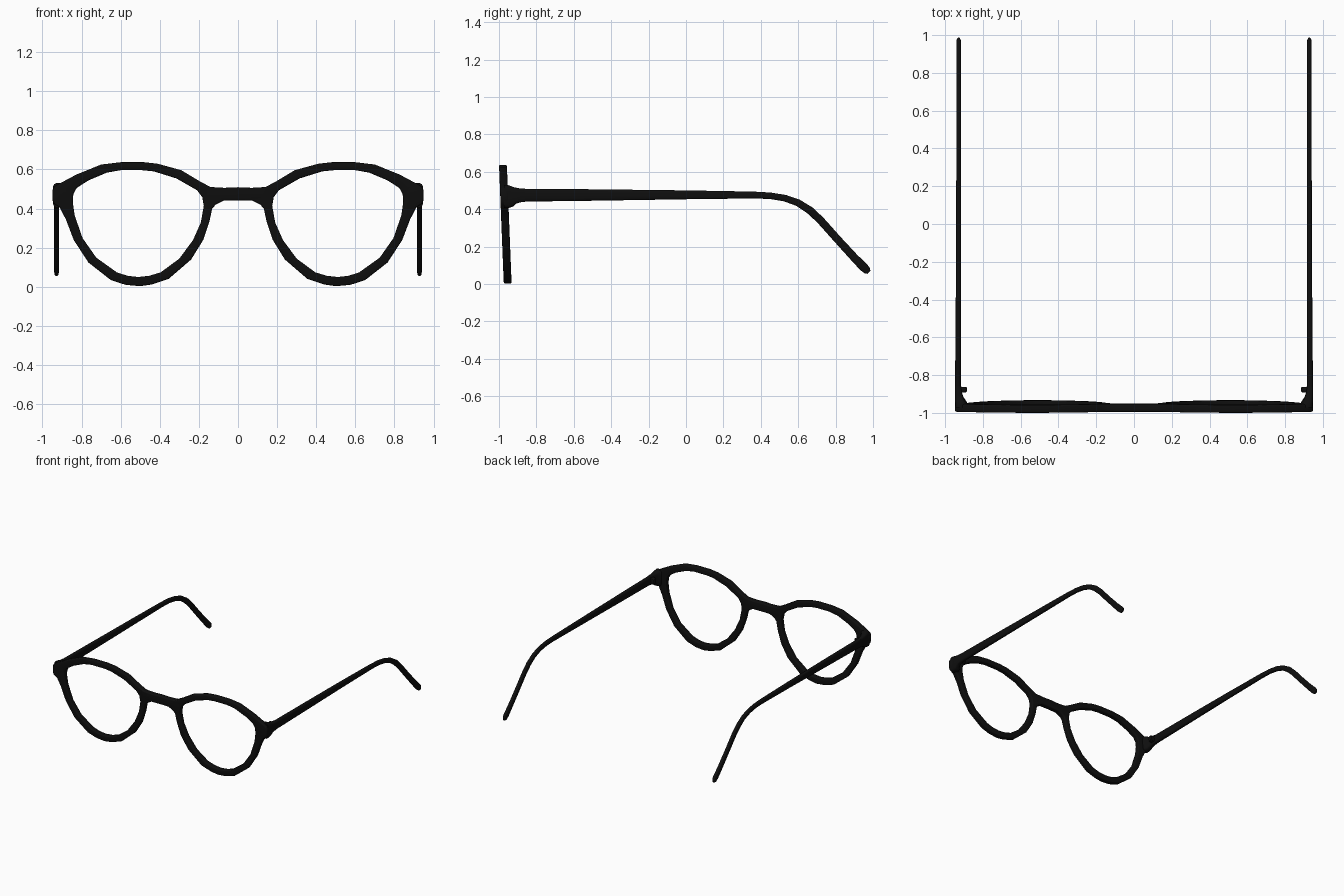
import bpy, bmesh, math
from mathutils import Vector

if "Cube" in bpy.data.objects:
    bpy.data.objects.remove(bpy.data.objects["Cube"])

DROP = -0.006  # settles everything onto z = 0
black = bpy.data.materials.new("gloss_black")
black.diffuse_color = (0.0045, 0.0045, 0.0045, 1)
black.use_nodes = True
black.node_tree.nodes["Principled BSDF"].inputs["Base Color"].default_value = black.diffuse_color


def finish(obj):
    obj.data.materials.clear()
    obj.data.materials.append(black)
    bpy.ops.object.select_all(action='DESELECT')
    obj.select_set(True)
    bpy.context.view_layer.objects.active = obj
    bpy.ops.object.shade_smooth_by_angle(angle=math.radians(40))


# Front frame: half of the outer outline (x, z), from bridge top round to bridge bottom
OUTER = [(0, .515), (.07, .512), (.14, .516), (.19, .542), (.29, .602), (.41, .635),
         (.48, .643), (.60, .643), (.70, .631), (.826, .580), (.918, .531), (.94, .517),
         (.948, .50), (.948, .45), (.94, .430), (.912, .412), (.88, .350), (.84, .245),
         (.765, .130), (.65, .040), (.575, .016), (.50, .009), (.44, .018), (.355, .046),
         (.24, .145), (.178, .245), (.147, .337), (.132, .405), (.115, .425), (.075, .446), (0, .447)]
# Lens opening
INNER = [(.175, .42), (.183, .465), (.21, .50), (.315, .560), (.43, .596), (.49, .602),
         (.60, .602), (.67, .590), (.765, .550), (.825, .511), (.842, .48), (.845, .44),
         (.835, .37), (.795, .255), (.725, .155), (.62, .080), (.565, .062), (.51, .056),
         (.455, .062), (.395, .080), (.30, .150), (.23, .245), (.19, .335)]


def mirror(pts):
    return [(-x, z) for x, z in reversed(pts)]


def make_front():
    cu = bpy.data.curves.new("front_frame", 'CURVE')
    cu.dimensions = '2D'
    cu.fill_mode = 'BOTH'
    bev = 0.008
    cu.extrude = 0.021 - bev
    cu.bevel_depth = bev
    cu.bevel_resolution = 2
    cu.offset = -bev
    for pts in (OUTER + mirror(OUTER[1:-1]), INNER, mirror(INNER)):
        sp = cu.splines.new('POLY')
        sp.points.add(len(pts) - 1)
        for p, (x, z) in zip(sp.points, pts):
            p.co = (x, z, 0, 1)
        sp.use_cyclic_u = True
    obj = bpy.data.objects.new("front_frame", cu)
    bpy.context.collection.objects.link(obj)
    bpy.context.view_layer.objects.active = obj
    obj.select_set(True)
    bpy.ops.object.convert(target='MESH')
    obj = bpy.context.view_layer.objects.active
    # stand it upright with a slight backward lean at the bottom
    for v in obj.data.vertices:
        x, z, t = v.co
        v.co = (x, -0.953 - 0.04 * z - t, z + DROP)
    bm = bmesh.new()
    bm.from_mesh(obj.data)
    bmesh.ops.remove_doubles(bm, verts=bm.verts, dist=1e-5)
    bmesh.ops.recalc_face_normals(bm, faces=bm.faces)
    bm.to_mesh(obj.data)
    bm.free()
    finish(obj)


def loft(name, side, sections, power, sides=16):
    """Sweep a rounded section along a side-view path: (y, z, height, x, width)."""
    bm = bmesh.new()
    rings = []
    for i, (y, z, h, x, w) in enumerate(sections):
        a, b = sections[max(i - 1, 0)], sections[min(i + 1, len(sections) - 1)]
        d = Vector((b[0] - a[0], b[1] - a[1])).normalized()
        ring = []
        for k in range(sides):
            t = 2 * math.pi * (k + .5) / sides
            c, s = math.cos(t), math.sin(t)
            u = math.copysign(abs(c) ** power, c) * w / 2
            v = math.copysign(abs(s) ** power, s) * h / 2
            ring.append(bm.verts.new((side * (x + u), y - d.y * v, z + d.x * v + DROP)))
        rings.append(ring)
    for r, q in zip(rings, rings[1:]):
        for k in range(sides):
            n = (k + 1) % sides
            bm.faces.new((r[k], r[n], q[n], q[k]))
    bm.faces.new(rings[0])
    bm.faces.new(rings[-1])
    bmesh.ops.recalc_face_normals(bm, faces=bm.faces)
    me = bpy.data.meshes.new(name)
    bm.to_mesh(me)
    bm.free()
    obj = bpy.data.objects.new(name, me)
    bpy.context.collection.objects.link(obj)
    finish(obj)


TEMPLE = [(-.89, .481, .070, .932, .032), (-.5, .482, .062, .930, .029),
          (0, .483, .048, .928, .027), (.36, .482, .037, .928, .026),
          (.45, .478, .035, .928, .026), (.53, .465, .036, .928, .026),
          (.60, .440, .038, .928, .026), (.665, .398, .042, .928, .026),
          (.72, .346, .042, .928, .026), (.81, .245, .042, .928, .026),
          (.90, .147, .044, .928, .026), (.95, .096, .048, .928, .026),
          (.968, .079, .042, .928, .022), (.979, .069, .022, .928, .012)]
END_PIECE = [(-.972, .474, .125, .916, .064), (-.950, .474, .125, .914, .066),
             (-.932, .476, .112, .921, .054), (-.915, .479, .090, .926, .044),
             (-.890, .480, .076, .930, .036), (-.860, .481, .070, .931, .033)]
HINGE = [(-.892, .481, .040, .908, .036), (-.886, .481, .050, .905, .042),
         (-.868, .481, .050, .905, .042), (-.862, .481, .040, .908, .036)]

make_front()
for side, label in ((1, "right"), (-1, "left")):
    loft(label + "_temple", side, TEMPLE, 0.6)
    loft(label + "_end_piece", side, END_PIECE, 0.5)
    loft(label + "_hinge", side, HINGE, 0.6)
